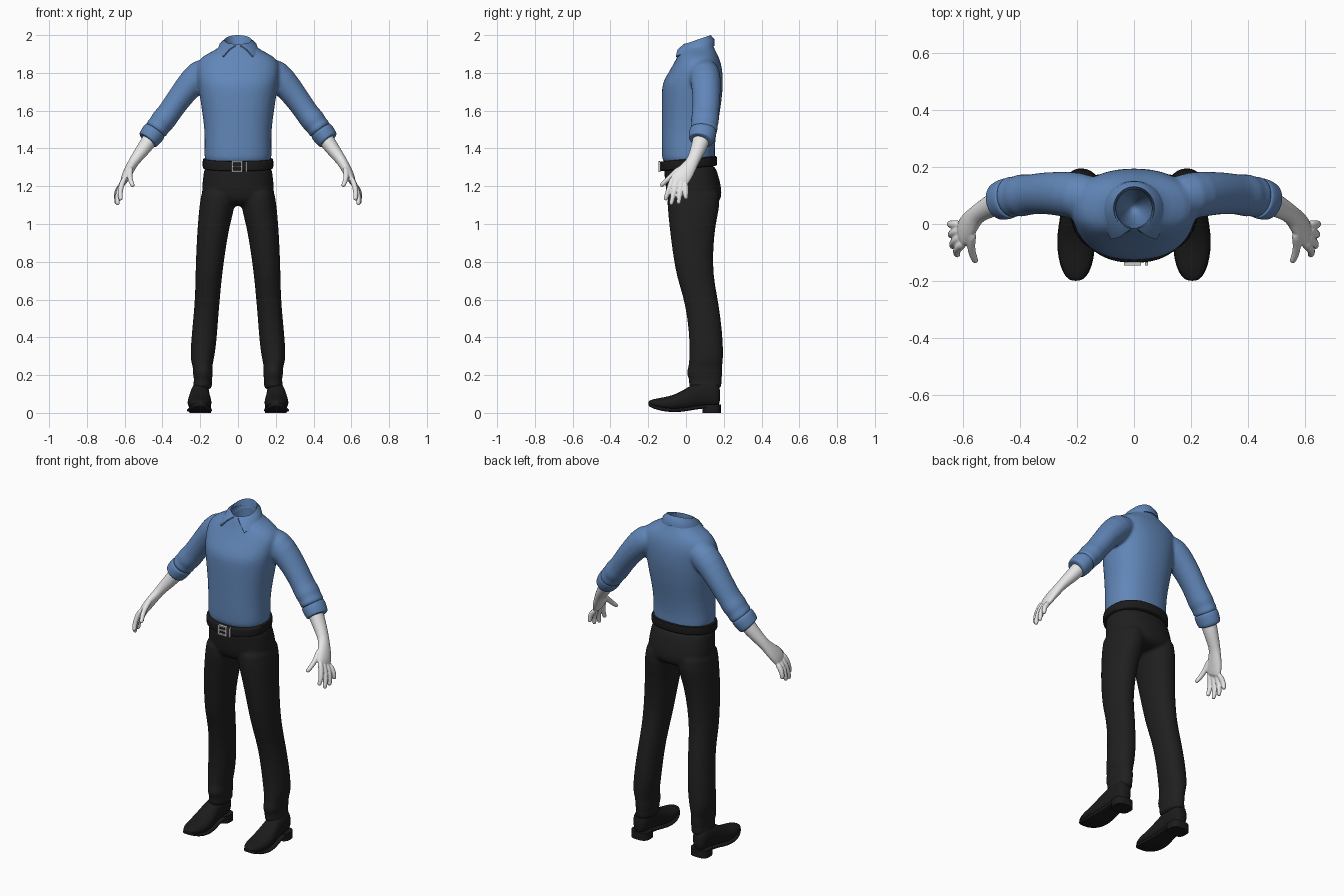
import bpy, bmesh, math
from mathutils import Vector

if "Cube" in bpy.data.objects:
    bpy.data.objects.remove(bpy.data.objects["Cube"], do_unlink=True)

X, Y, Z = Vector((1, 0, 0)), Vector((0, 1, 0)), Vector((0, 0, 1))
SIDES = 24


def material(name, *rgb):
    m = bpy.data.materials.new(name)
    m.use_nodes = True
    m.diffuse_color = (*rgb, 1)
    bsdf = m.node_tree.nodes["Principled BSDF"]
    bsdf.inputs["Base Color"].default_value = (*rgb, 1)
    bsdf.inputs["Roughness"].default_value = .8
    return m


shirt_blue = material("shirt blue", .12, .24, .48)
skin_grey = material("pale grey skin", .8, .8, .8)
trouser_black = material("trouser black", .014, .014, .014)
leather_black = material("leather black", .011, .011, .011)
buckle_silver = material("buckle silver", .6, .6, .6)


def loft(bm, rings, axis=None, ref=Y, power=1, mirror=False):
    """Closed tube through rings of (x, y, z, radius u, radius v)."""
    for side in ((1, -1) if mirror else (1,)):
        loops = []
        for i, (x, y, z, ru, rv) in enumerate(rings):
            before = Vector(rings[max(i - 1, 0)][:3])
            after = Vector(rings[min(i + 1, len(rings) - 1)][:3])
            d = axis or (after - before).normalized()
            v = (ref - d * ref.dot(d)).normalized()
            u = v.cross(d)
            loop = []
            for k in range(SIDES):
                a = math.tau * k / SIDES
                c, s = math.cos(a), math.sin(a)
                c = math.copysign(abs(c) ** power, c)
                s = math.copysign(abs(s) ** power, s)
                p = Vector((x, y, z)) + u * ru * c + v * rv * s
                p.x *= side
                loop.append(bm.verts.new(p))
            loops.append(loop)
        for a, b in zip(loops, loops[1:]):
            for k in range(SIDES):
                n = (k + 1) % SIDES
                bm.faces.new((a[k], a[n], b[n], b[k]))
        bm.faces.new(loops[0])
        bm.faces.new(loops[-1])
    bmesh.ops.recalc_face_normals(bm, faces=bm.faces)


def upright(rows):
    """Rows of (z, x min, x max, y min, y max) as horizontal rings."""
    return [((a + b) / 2, (c + d) / 2, z, (b - a) / 2, (d - c) / 2) for z, a, b, c, d in rows]


def lengthwise(rows):
    """Rows of (y, x min, x max, z min, z max) as rings facing the front."""
    return [((a + b) / 2, y, (c + d) / 2, (b - a) / 2, (d - c) / 2) for y, a, b, c, d in rows]


def finish(name, bm, mat, voxel=0, subdivide=1):
    mesh = bpy.data.meshes.new(name)
    bm.to_mesh(mesh)
    bm.free()
    mesh.materials.append(mat)
    ob = bpy.data.objects.new(name, mesh)
    bpy.context.collection.objects.link(ob)
    if subdivide:
        ob.modifiers.new("round", "SUBSURF").levels = subdivide
    if voxel:
        r = ob.modifiers.new("merge", "REMESH")
        r.mode, r.voxel_size = "VOXEL", voxel
        s = ob.modifiers.new("soften", "SMOOTH")
        s.factor, s.iterations = .5, 4
    return ob


def bake(ob):
    """Apply the modifiers and smooth the shading."""
    bpy.ops.object.select_all(action="DESELECT")
    ob.select_set(True)
    bpy.context.view_layer.objects.active = ob
    bpy.ops.object.convert(target="MESH")
    bpy.ops.object.shade_smooth_by_angle(angle=math.radians(40))


# Shirt: body and sleeves merged, then hollowed at the neck
body = [(1.31, .172, -.122, .15), (1.35, .18, -.128, .156), (1.4, .178, -.13, .152),
        (1.5, .178, -.13, .163), (1.6, .192, -.13, .183), (1.7, .208, -.13, .195),
        (1.75, .214, -.125, .197), (1.8, .222, -.095, .195), (1.85, .222, -.065, .187),
        (1.89, .19, -.045, .172), (1.92, .12, -.033, .155), (1.95, .085, -.02, .142),
        (1.965, .078, -.005, .138)]
sleeve = [(.12, .09, 1.83, .06, .07), (.2, .1, 1.795, .088, .085), (.27, .108, 1.72, .07, .077),
          (.33, .108, 1.64, .065, .073), (.37, .103, 1.58, .062, .07), (.4, .1, 1.545, .069, .078),
          (.415, .098, 1.525, .058, .067), (.43, .095, 1.505, .067, .077),
          (.445, .09, 1.485, .056, .066)]
bm = bmesh.new()
loft(bm, upright([(z, -w, w, f, b) for z, w, f, b in body]), Z, power=.88)
loft(bm, sleeve, mirror=True)
shirt = finish("shirt", bm, shirt_blue, voxel=.009)

bm = bmesh.new()
bmesh.ops.create_uvsphere(bm, u_segments=32, v_segments=24, radius=1)
bmesh.ops.scale(bm, verts=bm.verts, vec=(.066, .07, .35))
bmesh.ops.translate(bm, verts=bm.verts, vec=(0, .055, 1.94))
cutter = finish("neck_cutter", bm, shirt_blue, subdivide=0)
cutter.hide_render = True
cut = shirt.modifiers.new("neck", "BOOLEAN")
cut.operation, cut.object = "DIFFERENCE", cutter
bake(shirt)
bpy.data.objects.remove(cutter, do_unlink=True)

# Rolled cuffs
bm = bmesh.new()
loft(bm, [(.435, .092, 1.5, .05, .06), (.437, .092, 1.497, .062, .072), (.45, .088, 1.48, .064, .073),
          (.467, .083, 1.457, .061, .07), (.478, .08, 1.442, .058, .066), (.48, .079, 1.44, .045, .05)],
     mirror=True)
bake(finish("sleeve_cuffs", bm, shirt_blue, subdivide=2))

# Collar: inner stand, folded edge and pointed flaps
bm = bmesh.new()
STEPS = 16
for side in (1, -1):
    rows = []
    for i in range(STEPS + 1):
        t = i / STEPS
        top, low = math.pi * (.5 - .94 * t), math.pi / 2 - 2.32 * t
        c, s = math.cos(top), math.sin(top)
        edge = Vector((.073 * c, .055 + .077 * s, 1.97 + .026 * s))
        stand = edge + Vector((-.006 * c, -.006 * s, -.05))
        point = Vector((.106 * math.cos(low), .05 + .098 * math.sin(low) - .035 * t ** 3,
                        1.945 - .025 * t - .035 * t ** 3))
        middle = (edge + point) / 2 + Vector((.006 * c, .006 * s, .006))
        rows.append([bm.verts.new((p.x * side, p.y, p.z)) for p in (stand, edge, middle, point)])
    for a, b in zip(rows, rows[1:]):
        for k in range(3):
            bm.faces.new((a[k], b[k], b[k + 1], a[k + 1]))
bmesh.ops.remove_doubles(bm, verts=bm.verts, dist=.0005)
bmesh.ops.recalc_face_normals(bm, faces=bm.faces)
collar = finish("collar", bm, shirt_blue, subdivide=0)
thick = collar.modifiers.new("cloth", "SOLIDIFY")
thick.thickness, thick.offset = .008, 0
bake(collar)

# Forearms and hands
bm = bmesh.new()
arm = [(.43, .095, 1.5, .045, .05), (.47, .08, 1.44, .042, .046), (.51, .06, 1.385, .036, .039),
       (.545, .04, 1.34, .029, .034), (.56, .025, 1.315, .027, .037), (.58, 0, 1.28, .026, .048),
       (.6, -.03, 1.24, .022, .053), (.608, -.045, 1.215, .015, .046)]
loft(bm, arm, mirror=True)
fingers = [((.597, -.068, 1.25), (.62, -.11, 1.125)), ((.602, -.046, 1.24), (.637, -.08, 1.1)),
           ((.606, -.024, 1.228), (.642, -.04, 1.105)), ((.61, -.002, 1.215), (.645, 0, 1.13)),
           ((.565, -.03, 1.3), (.555, -.135, 1.2))]
for base, tip in fingers:
    base, tip = Vector(base), Vector(tip)
    rings = []
    for t, r in ((0, .015), (.3, .015), (.6, .014), (.85, .0125), (.97, .011), (1, .006)):
        p = base.lerp(tip, t) + X * .014 * math.sin(math.pi * t)
        rings.append((*p, r, r))
    loft(bm, rings, mirror=True)
bake(finish("forearms_and_hands", bm, skin_grey, voxel=.0045))

# Trousers: seat and legs merged
seat = [(1.325, .176, -.122, .15), (1.28, .182, -.116, .165), (1.22, .19, -.112, .183),
        (1.16, .194, -.104, .192), (1.12, .18, -.09, .183), (1.095, .11, -.05, .14)]
leg = [(1.22, .01, .19, -.105, .18), (1.1, .012, .204, -.1, .183), (1, .043, .214, -.09, .156),
       (.85, .068, .222, -.072, .143), (.72, .085, .226, -.05, .146), (.62, .094, .227, -.016, .166),
       (.5, .105, .237, .008, .185), (.36, .114, .251, .02, .198), (.27, .13, .252, .016, .197),
       (.24, .138, .236, .012, .19), (.21, .13, .242, -.002, .194), (.175, .14, .23, .02, .188),
       (.15, .136, .24, .012, .19), (.12, .138, .238, .022, .187)]
bm = bmesh.new()
loft(bm, upright([(z, -w, w, f, b) for z, w, f, b in seat]), Z, power=.88)
loft(bm, upright(leg), Z, power=.92, mirror=True)
bake(finish("trousers", bm, trouser_black, voxel=.009))

# Belt, higher at the back
bm = bmesh.new()
loft(bm, upright([(1.318 + h, -.189 + e, .189 - e, -.138 + e, .166 - e)
                  for h, e in ((-.026, .02), (-.026, .003), (-.02, 0), (.02, 0), (.026, .003), (.026, .02))]),
     Z, power=.88)
for v in bm.verts:
    v.co.z += .1 * v.co.y
bake(finish("belt", bm, leather_black))

# Buckle: square frame, prong and a keeper beside it
bm = bmesh.new()
for x, z, w, h in ((-.03, 0, .009, .056), (.02, 0, .009, .056), (-.005, .025, .056, .008),
                   (-.005, -.025, .056, .008), (-.005, 0, .045, .007), (.044, 0, .009, .056)):
    cube = bmesh.ops.create_cube(bm, size=1)["verts"]
    bmesh.ops.scale(bm, verts=cube, vec=(w, .012, h))
    bmesh.ops.translate(bm, verts=cube, vec=(x, -.14, 1.304 + z))
bake(finish("belt_buckle", bm, buckle_silver, subdivide=0))

# Shoes: upper, sole and heel
upper = [(-.2, .195, .215, .045, .058), (-.19, .172, .236, .036, .068), (-.15, .15, .257, .02, .078),
         (-.09, .139, .268, .01, .087), (-.03, .141, .267, .01, .11), (.03, .15, .256, .02, .15),
         (.09, .152, .248, .03, .17), (.15, .152, .246, .03, .17), (.182, .17, .232, .035, .15)]
bm = bmesh.new()
loft(bm, lengthwise(upper), -Y, Z, power=.9, mirror=True)
bake(finish("shoe_uppers", bm, leather_black, subdivide=2))

bm = bmesh.new()
loft(bm, lengthwise([(y, a - .003, b + .003, c - .006, c + .014) for y, a, b, c, d in upper]),
     -Y, Z, power=.5, mirror=True)
bake(finish("shoe_soles", bm, leather_black))

bm = bmesh.new()
loft(bm, upright([(z, .143, .257, .088, .184) for z in (0, .045)]), Z, power=.7, mirror=True)
bake(finish("shoe_heels", bm, leather_black, subdivide=0))
